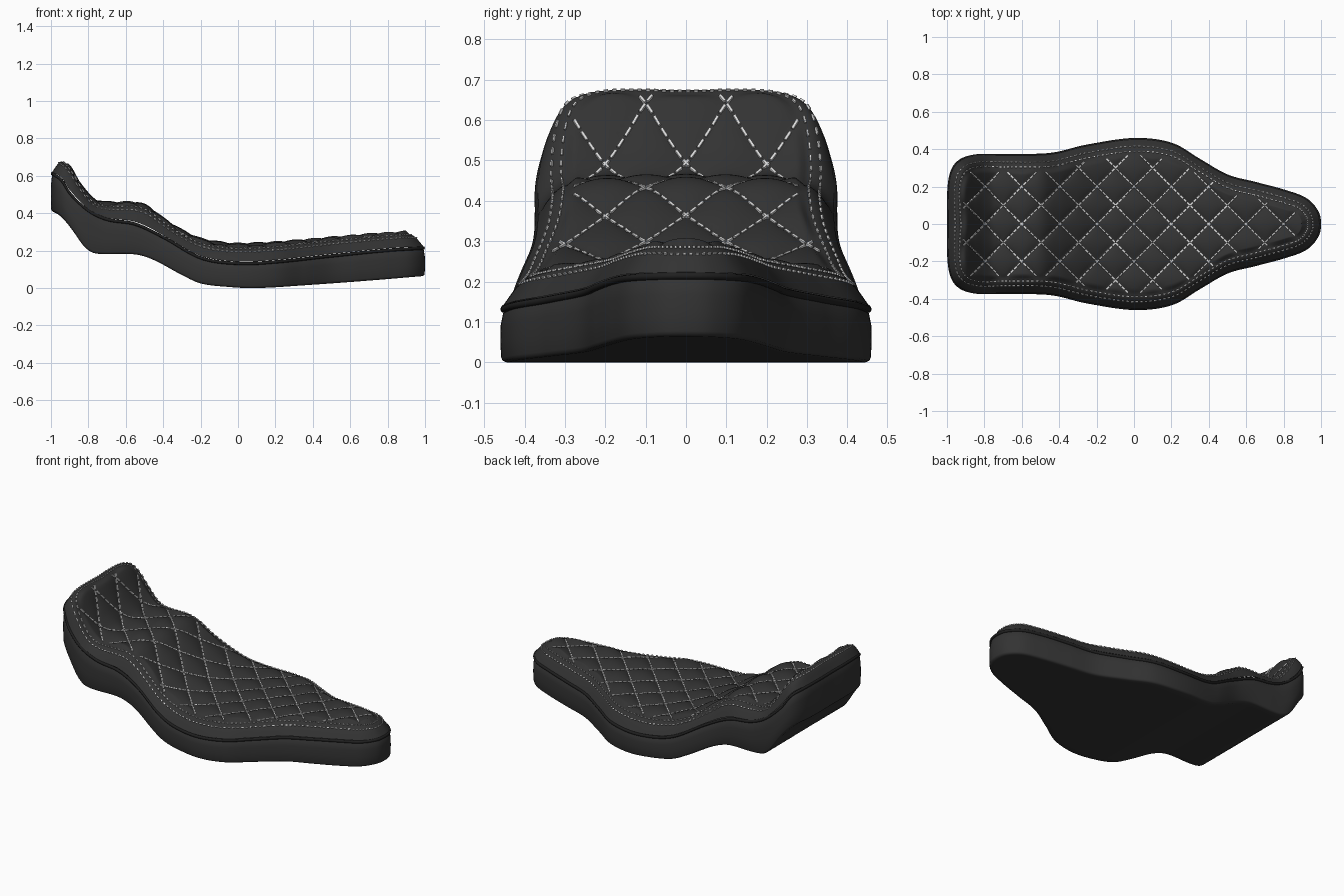
import bpy, bmesh, math
from mathutils import Vector

cube = bpy.data.objects.get("Cube")
if cube:
    bpy.data.objects.remove(cube)


def material(name, value):
    m = bpy.data.materials.new(name)
    m.use_nodes = True
    colour = (value, value, value, 1)
    m.diffuse_color = colour
    bsdf = m.node_tree.nodes["Principled BSDF"]
    bsdf.inputs["Base Color"].default_value = colour
    bsdf.inputs["Roughness"].default_value = 0.6
    return m


leather = material("black leather", 0.033)
trim = material("dark piping", 0.014)
thread = material("white thread", 0.7)

# Side profiles (x, z): underside, seam and padded top
UNDER = [(-1, .41), (-.96, .395), (-.9, .33), (-.82, .22), (-.76, .185), (-.55, .18), (-.45, .15),
         (-.3, .07), (-.2, .025), (-.05, .006), (.1, 0), (.4, .018), (.7, .04), (1, .065)]
SEAM = [(-1, .61), (-.95, .575), (-.9, .5), (-.8, .41), (-.7, .365), (-.55, .34), (-.4, .27),
        (-.2, .16), (0, .13), (.2, .138), (.5, .17), (.8, .2), (1, .212)]
TOP = [(-1, .68), (-.95, .685), (-.9, .64), (-.85, .56), (-.8, .49), (-.75, .452), (-.65, .443),
       (-.55, .443), (-.48, .42), (-.4, .36), (-.3, .295), (-.2, .25), (-.1, .23), (0, .222),
       (.2, .23), (.5, .255), (.8, .28), (.93, .285), (1, .27)]
# Half of the plan outline, tail to nose
PLAN = [(-1, 0), (-1, .15), (-.985, .27), (-.94, .34), (-.85, .372), (-.7, .375), (-.45, .38),
        (-.25, .425), (0, .46), (.2, .435), (.35, .35), (.5, .265), (.65, .225), (.8, .185),
        (.92, .14), (.985, .07), (1, 0)]

COUNT = 400      # points round the outline
BORDER = .08     # width of the plain border
DIAMOND = .2     # diagonal of one quilted diamond
PUFF = .022      # height of the padding


def profile(keys, x):
    """Smooth height of a side profile at x."""
    x = min(max(x, keys[0][0]), keys[-1][0])
    i = 0
    while i < len(keys) - 2 and x > keys[i + 1][0]:
        i += 1

    def slope(j):
        a, b = keys[max(j - 1, 0)], keys[min(j + 1, len(keys) - 1)]
        return (b[1] - a[1]) / (b[0] - a[0])
    (x0, z0), (x1, z1) = keys[i], keys[i + 1]
    h = x1 - x0
    t = (x - x0) / h
    s = t * t * (3 - 2 * t)
    return z0 + (z1 - z0) * s + h * t * (1 - t) * ((1 - t) * slope(i) - t * slope(i + 1))


def closed_outline():
    """Evenly spaced points on a smooth closed curve through the plan."""
    pts = [Vector(p) for p in PLAN] + [Vector((x, -y)) for x, y in PLAN[-2:0:-1]]
    n, fine = len(pts), []
    for i in range(n):
        a, b, c, d = (pts[(i + k) % n] for k in (-1, 0, 1, 2))
        for k in range(24):
            t = k / 24
            fine.append(b + (c - a) * (t / 2) + (2 * a - 5 * b + 4 * c - d) * (t * t / 2)
                        + (3 * b - a - 3 * c + d) * (t ** 3 / 2))
    fine.append(fine[0])
    total = sum((q - p).length for p, q in zip(fine, fine[1:]))
    out, walked, step = [], 0, total / COUNT
    for p, q in zip(fine, fine[1:]):
        length = (q - p).length
        while len(out) < COUNT and len(out) * step <= walked + length:
            out.append(p.lerp(q, (len(out) * step - walked) / length))
        walked += length
    return out


outline = closed_outline()
spine = [Vector((min(max(p.x, -.65), .87), 0)) for p in outline]
reach = [(s - p).length for p, s in zip(outline, spine)]


def inset(i, d):
    i %= COUNT
    return outline[i].lerp(spine[i], min(d / max(reach[i], .001), 1))


def crown(x, y):
    return profile(TOP, x) - .012 * (y / .4) ** 2


def padding(x, y):
    a = math.sin(math.pi * (x + y) / DIAMOND)
    b = math.sin(math.pi * (x - y) / DIAMOND)
    return PUFF * math.sqrt(abs(a * b))


def border_point(i, d):
    """Point on the sloping border, d inside the outline."""
    p = inset(i, d)
    low = profile(SEAM, outline[i % COUNT].x)
    g = math.sin(min(d / BORDER, 1) * math.pi / 2)
    return Vector((p.x, p.y, low + (crown(p.x, p.y) - low) * g))


def loft(name, rings, mat, wrap=False):
    bm = bmesh.new()
    rows = [[bm.verts.new(p) for p in ring] for ring in rings]
    for a, b in zip(rows, rows[1:] + (rows[:1] if wrap else [])):
        for i in range(COUNT):
            j = (i + 1) % COUNT
            bm.faces.new((a[i], b[i], b[j], a[j]))
    bmesh.ops.remove_doubles(bm, verts=bm.verts, dist=.0002)
    return finish(name, bm, mat, True)


def finish(name, bm, mat, smooth):
    me = bpy.data.meshes.new(name)
    bm.to_mesh(me)
    bm.free()
    me.materials.append(mat)
    for f in me.polygons:
        f.use_smooth = smooth
    ob = bpy.data.objects.new(name, me)
    bpy.context.scene.collection.objects.link(ob)
    return ob


ALL = range(COUNT)

# Seat base: underside and side wall up to the seam
rings = []
for k in range(13):
    ring = []
    for i in ALL:
        p = inset(i, reach[i] + (.014 - reach[i]) * k / 12)
        ring.append((p.x, p.y, profile(UNDER, p.x)))
    rings.append(ring)
for d, t, lift in ((.005, 0, .004), (.002, 0, .012), (0, .4, 0), (.001, .7, 0),
                   (.007, 1, -.008), (.014, 1, 0)):
    ring = []
    for i in ALL:
        p, x = inset(i, d), outline[i].x
        low, high = profile(UNDER, x), profile(SEAM, x)
        ring.append((p.x, p.y, low + (high - low) * t + lift))
    rings.append(ring)
loft("seat_base", rings, leather)

# Cushion cover: sloping border, then the quilted centre
rings = [[border_point(i, BORDER * k / 10) for i in ALL] for k in range(1, 11)]
for k in range(1, 39):
    ring = []
    for i in ALL:
        d = BORDER + (reach[i] - BORDER) * k / 38
        p = inset(i, d)
        fade = min((d - BORDER) / .025, 1)
        ring.append((p.x, p.y, crown(p.x, p.y) + padding(p.x, p.y) * fade))
    rings.append(ring)
loft("cushion_cover", rings, leather)

# Piping along the seam
rings = []
for k in range(8):
    a = math.tau * k / 8 - math.pi / 2
    ring = []
    for i in ALL:
        p = inset(i, .009 - .009 * math.cos(a))
        ring.append((p.x, p.y, profile(SEAM, outline[i].x) + .002 + .009 * math.sin(a)))
    rings.append(ring)
loft("seam_piping", rings, trim, True)


def add_dash(bm, a, b, normal, width):
    """One stitch: a small flat block lying on the surface."""
    side = (b - a).cross(normal).normalized() * width / 2
    up = normal * .005
    low = [bm.verts.new(p - up * .4) for p in (a - side, b - side, b + side, a + side)]
    high = [bm.verts.new(p + up) for p in (a - side * .7, b - side * .7, b + side * .7, a + side * .7)]
    bm.faces.new(high)
    for i in range(4):
        j = (i + 1) % 4
        bm.faces.new((low[i], low[j], high[j], high[i]))


# Double row of stitches round the border
bm = bmesh.new()
for d in (.046, .072):
    for i in range(0, COUNT, 2):
        a, b = border_point(i, d), border_point(i + 1, d)
        inward = border_point(i, d + .004) - a
        normal = inward.cross(b - a).normalized()
        add_dash(bm, a, b, normal if normal.z > 0 else -normal, .006)
bmesh.ops.recalc_face_normals(bm, faces=bm.faces)
finish("border_stitching", bm, thread, False)

# Diagonal stitches in the valleys of the quilting
edge = [inset(i, BORDER + .012) for i in ALL]


def inside(x, y):
    hit = False
    for p, q in zip(edge, edge[1:] + edge[:1]):
        if (p.y > y) != (q.y > y) and x < p.x + (y - p.y) * (q.x - p.x) / (q.y - p.y):
            hit = not hit
    return hit


def on_crown(x, y):
    return Vector((x, y, crown(x, y)))


bm = bmesh.new()
pitch, half = .018, .0065
for way in (1, -1):
    for line in range(-7, 8):
        for n in range(-25, 26):
            y = n * pitch
            x = line * DIAMOND + way * y
            if inside(x, y):
                a, b = (on_crown(x + way * s, y + s) for s in (-half, half))
                e = .004
                normal = (on_crown(x + e, y) - on_crown(x - e, y)).cross(
                    on_crown(x, y + e) - on_crown(x, y - e)).normalized()
                add_dash(bm, a + normal * .003, b + normal * .003, normal, .009)
bmesh.ops.recalc_face_normals(bm, faces=bm.faces)
finish("quilt_stitching", bm, thread, False)
